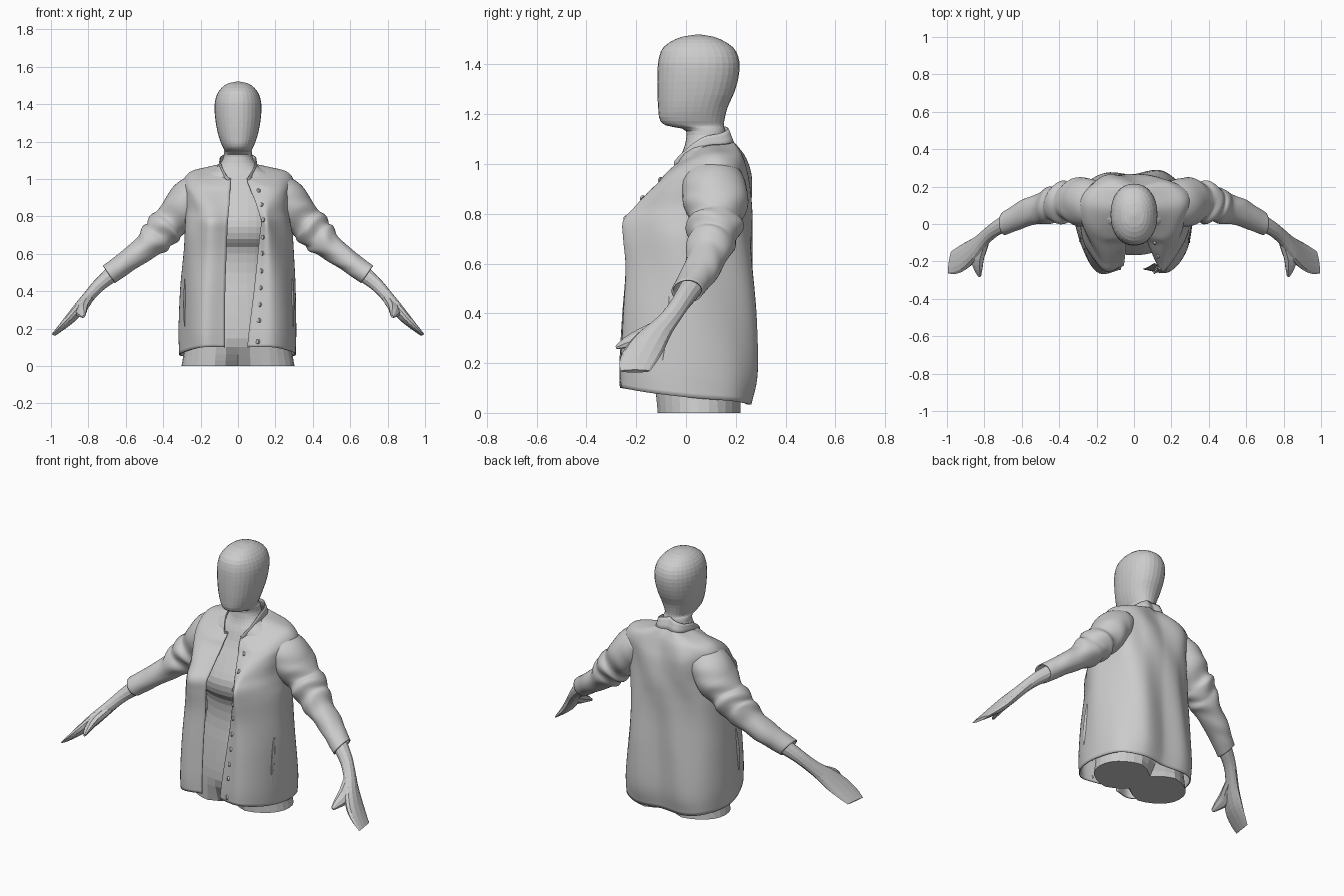
import bpy, bmesh, math
from mathutils import Vector

if "Cube" in bpy.data.objects:
    bpy.data.objects.remove(bpy.data.objects["Cube"])

def V(*a):
    return Vector(a)

def spline(pts, t):
    """Catmull-Rom through a list of vectors, t in 0..1."""
    n = len(pts) - 1
    f = min(max(t, 0), 1) * n
    i = min(int(f), n - 1)
    f -= i
    p1, p2 = pts[i], pts[i + 1]
    p0 = pts[i - 1] if i else p1 * 2 - p2
    p3 = pts[i + 2] if i + 2 <= n else p2 * 2 - p1
    return (p1 * 2 + (p2 - p0) * f + (p0 * 2 - p1 * 5 + p2 * 4 - p3) * f * f
            + (p1 * 3 - p0 - p2 * 3 + p3) * f ** 3) * 0.5

def loft(name, rings, closed=True, caps=True, smooth=False, thick=0):
    """Skin a list of equal-length point rings."""
    bm = bmesh.new()
    vs = [[bm.verts.new(p) for p in r] for r in rings]
    n = len(rings[0])
    for a, b in zip(vs, vs[1:]):
        for j in range(n if closed else n - 1):
            k = (j + 1) % n
            bm.faces.new((a[j], a[k], b[k], b[j]))
    if closed and caps:
        bm.faces.new(vs[0])
        bm.faces.new(vs[-1])
    bmesh.ops.recalc_face_normals(bm, faces=bm.faces)
    me = bpy.data.meshes.new(name)
    bm.to_mesh(me)
    bm.free()
    ob = bpy.data.objects.new(name, me)
    bpy.context.collection.objects.link(ob)
    if thick:
        m = ob.modifiers.new("thickness", 'SOLIDIFY')
        m.thickness = thick
        m.offset = 0
    if smooth:
        bpy.ops.object.select_all(action='DESELECT')
        ob.select_set(True)
        bpy.context.view_layer.objects.active = ob
        bpy.ops.object.shade_smooth_by_angle(angle=math.radians(50))
    return ob

def tube(name, rows, w, s=1, n=12, steps=20, fold=0, **kw):
    """Tube along rows of (x, y, z, thickness, width); w is the width direction."""
    pts = [Vector((r[0] * s,) + tuple(r[1:])) for r in rows]
    w = V(w[0] * s, w[1], w[2])
    rings = []
    for i in range(steps + 1):
        t = i / steps
        c = spline(pts, t)
        d = (spline(pts, t + .02) - spline(pts, t - .02)).to_3d().normalized()
        nrm = d.cross(w).normalized()
        ring = []
        for j in range(n):
            a = 2 * math.pi * j / n
            f = 1 + fold * math.sin(math.pi * t) * math.sin(t * 34 + 2.2 * math.sin(a * 2 + t * 6))
            ring.append(c.to_3d() + (w * c[4] * math.cos(a) + nrm * c[3] * math.sin(a)) * f)
        rings.append(ring)
    return loft(name, rings, **kw)

# Torso, neck and head in one skin: z, half width, front y, back y
BODY = [V(*r) for r in [
    (0, .302, -.13, .235), (.08, .288, -.135, .235), (.20, .27, -.135, .23), (.35, .24, -.12, .20),
    (.50, .21, -.10, .18), (.62, .22, -.11, .19), (.68, .235, -.155, .20), (.76, .24, -.165, .21),
    (.85, .24, -.12, .22), (.95, .25, -.06, .22), (1.02, .20, -.03, .20), (1.06, .12, -.01, .18),
    (1.10, .083, 0, .162), (1.138, .075, -.005, .156), (1.155, .074, -.08, .153),
    (1.18, .086, -.106, .155), (1.23, .104, -.112, .168), (1.29, .117, -.115, .195),
    (1.36, .125, -.115, .213), (1.42, .122, -.110, .213), (1.47, .102, -.09, .188),
    (1.507, .062, -.03, .125), (1.52, .012, .04, .06)]]
rings = []
for i in range(56):
    z, w, yf, yb = spline(BODY, i / 55)
    ring = []
    for j in range(32):
        a = 2 * math.pi * j / 32
        c, s = math.cos(a), math.sin(a)
        x = w * math.copysign(abs(c) ** .92, c)
        y = (yb - yf) / 2 * math.copysign(abs(s) ** .92, s)
        if z < .12:  # notch between the thighs
            y *= 1 - .5 * (1 - z / .12) * math.exp(-(x / .07) ** 2)
        ring.append(V(x, y + (yb + yf) / 2, max(z, 0)))
    rings.append(ring)
loft("body", rings)

# Jacket rows: front z, side z, back z, half width, front y, side y, back y, right edge x, left edge x, edge set-back
JACKET = [V(*r) for r in [
    (.10, .06, .035, .308, -.255, .03, .252, -.07, .05, .015),
    (.20, .18, .16, .308, -.258, .03, .272, -.07, .06, .02),
    (.40, .40, .38, .298, -.25, .02, .268, -.068, .085, .025),
    (.58, .58, .58, .285, -.238, .02, .258, -.062, .105, .025),
    (.70, .70, .70, .278, -.246, .03, .256, -.058, .118, .03),
    (.77, .77, .78, .27, -.246, .05, .257, -.055, .125, .03),
    (.82, .84, .85, .268, -.205, .07, .256, -.05, .11, .02),
    (.88, .93, .93, .282, -.15, .09, .251, -.045, .09, .01),
    (.93, .99, .985, .288, -.10, .10, .241, -.042, .07, .005),
    (.96, 1.035, 1.03, .255, -.075, .10, .227, -.04, .06, 0),
    (.98, 1.055, 1.06, .18, -.055, .09, .21, -.04, .052, 0),
    (.995, 1.07, 1.085, .102, -.04, .08, .19, -.04, .05, 0)]]

def surf(s, u, v):
    """Jacket point: s side, u 0 at centre back to 1 at front edge, v 0 hem to 1 neck."""
    zf, zs, zb, w, yf, ys, yb, xr, xl, dy = spline(JACKET, v)
    xe = xl if s > 0 else -xr
    p = spline([V(0, yb - .01, zb), V(.5 * w, yb, zb), V(.86 * w, ys + .7 * (yb - ys), (zb + zs) / 2),
                V(w, ys, zs), V(.89 * w, ys + .58 * (yf - ys), (zf + zs) / 2),
                V(max(.6 * w, xe + .012), yf, zf), V(xe, yf + dy, zf)], u)
    th = s * u
    amp = min(1, (1 - v) * 3) * (1 - .7 * u * u) * min(1, .4 + v * 3)
    k = amp * (.010 * math.sin(12 * th + 4 * v) + .006 * math.sin(21 * th - 11 * v))
    out = V(p.x, p.y - .03, 0).normalized()
    p += out * k
    return V(p.x * s, p.y, p.z)

def at_height(s, u, z):
    return surf(s, u, min((i / 300 for i in range(301)), key=lambda v: abs(surf(s, u, v).z - z)))

COLS = [(-1, 1 - i / 44) for i in range(44)] + [(1, i / 44) for i in range(45)]
loft("jacket_body", [[surf(s, u, r / 64) for s, u in COLS] for r in range(65)],
     closed=False, smooth=True, thick=.007)

# Stand collar rising from the neckline, fading out towards the front
collar = []
for h in (-.1, .35, .7, 1):
    row = []
    for s, u in COLS:
        p = surf(s, u, 1)
        up = .066 - .058 * u
        row.append(V(p.x * (1 - .06 * h), p.y - .026 * h * (1 - u), p.z + up * h))
    collar.append(row)
loft("collar", collar, closed=False, smooth=True, thick=.005)

# Sleeves, arms, hands and pockets on both sides
SLEEVE = [(.20, .11, .945, .09, .115), (.255, .115, .895, .105, .128), (.305, .12, .83, .105, .122),
          (.355, .12, .775, .088, .10), (.385, .115, .745, .098, .110), (.42, .11, .705, .086, .092),
          (.45, .10, .675, .085, .092), (.50, .085, .628, .064, .08), (.58, .06, .57, .058, .073),
          (.64, .03, .525, .054, .066), (.69, .005, .49, .053, .06)]
ARM = [(.24, .11, .90, .07, .08), (.40, .11, .72, .06, .07), (.52, .08, .605, .048, .06),
       (.62, .04, .53, .044, .055), (.68, .01, .485, .042, .05), (.74, -.025, .435, .036, .045),
       (.79, -.068, .38, .032, .05), (.84, -.125, .32, .032, .068), (.89, -.165, .26, .028, .08),
       (.94, -.19, .21, .018, .076), (.985, -.205, .168, .008, .06)]
THUMB = [(.785, -.06, .375, .02, .02), (.81, -.12, .34, .026, .036), (.835, -.185, .305, .026, .042),
         (.832, -.24, .283, .018, .028), (.825, -.28, .264, .006, .01)]
for s, side in ((-1, "right"), (1, "left")):
    tube(side + "_sleeve", SLEEVE, (0, -1, 0), s, n=40, steps=70, fold=.045,
         caps=False, smooth=True, thick=.007)
    tube(side + "_arm", ARM, (.15, -1, 0), s, n=12, steps=30)
    tube(side + "_thumb", THUMB, (.75, 0, -.65), s, n=8, steps=8)
    pocket = []
    for i in range(7):
        t = i / 6
        p = at_height(s, .62 - .03 * t, .21 + .26 * t)
        bulge = .4 + .6 * math.sin(math.pi * t)
        pocket.append((abs(p.x) + .002, p.y - .001, p.z, .008 * bulge, .016 * bulge))
    tube(side + "_pocket_welt", pocket, (.3, -.95, 0), s, n=8, steps=16, smooth=True)

# Button row down the left front edge
for i, z in enumerate((.935, .86, .78, .69, .60, .51, .42, .33, .24, .13)):
    p, q = at_height(1, .93, z), at_height(1, .93, z + .02)
    normal = (q - p).cross(surf(1, .9, .5) - surf(1, .96, .5)).normalized()
    if normal.y > 0:
        normal = -normal
    bpy.ops.mesh.primitive_cylinder_add(vertices=14, radius=.012, depth=.01, location=p + normal * .005)
    b = bpy.context.object
    b.name = "button_%d" % (i + 1)
    b.rotation_euler = normal.to_track_quat('Z', 'Y').to_euler()
    bpy.ops.object.shade_smooth_by_angle()
